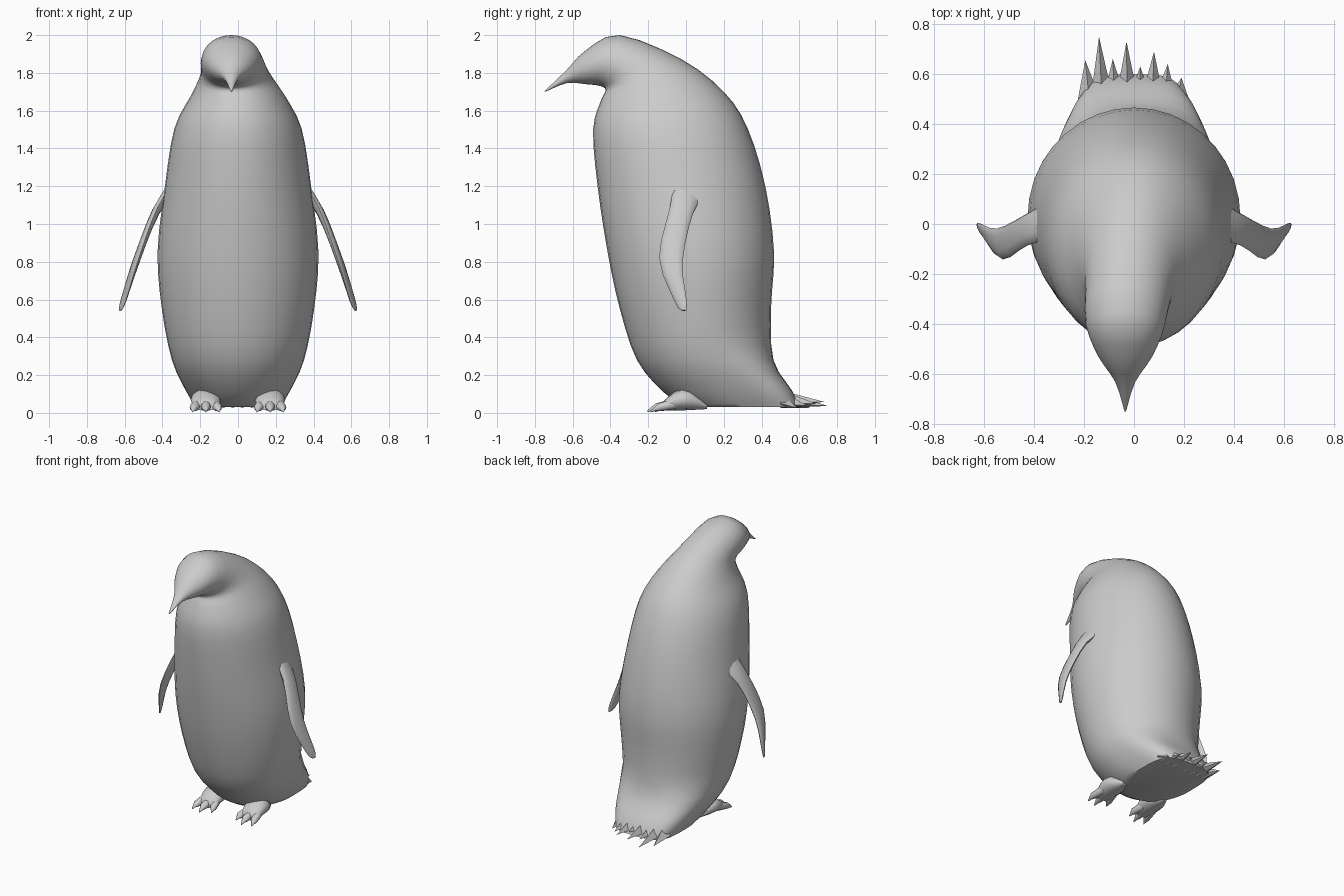
import bpy, bmesh, math
from mathutils import Vector

if "Cube" in bpy.data.objects:
    bpy.data.objects.remove(bpy.data.objects["Cube"])


def finish(name, bm, angle=50):
    bmesh.ops.recalc_face_normals(bm, faces=bm.faces[:])
    me = bpy.data.meshes.new(name)
    bm.to_mesh(me)
    bm.free()
    ob = bpy.data.objects.new(name, me)
    bpy.context.collection.objects.link(ob)
    bpy.ops.object.select_all(action='DESELECT')
    ob.select_set(True)
    bpy.context.view_layer.objects.active = ob
    bpy.ops.object.shade_smooth_by_angle(angle=math.radians(angle))


def spline(keys, steps=3):
    """Catmull-Rom interpolation of rows of values."""
    out = []
    for i in range(len(keys) - 1):
        rows = [keys[min(max(k, 0), len(keys) - 1)] for k in range(i - 1, i + 3)]
        for s in range(steps):
            t = s / steps
            out.append([b + .5 * t * (c - a + t * (2 * a - 5 * b + 4 * c - d
                        + t * (3 * (b - c) + d - a))) for a, b, c, d in zip(*rows)])
    return out + [list(keys[-1])]


def loft(bm, rings):
    """Skin a list of equally sized point loops and cap both ends."""
    loops = [[bm.verts.new(p) for p in r] for r in rings]
    n = len(loops[0])
    for a, b in zip(loops, loops[1:]):
        for i in range(n):
            j = (i + 1) % n
            bm.faces.new((a[i], a[j], b[j], b[i]))
    bm.faces.new(loops[0])
    bm.faces.new(loops[-1])


def oval(mid, u, v, segs, n=2.0):
    """Ellipse with half axes u and v; n squares off the +v half."""
    pts = []
    for i in range(segs):
        t = 2 * math.pi * i / segs
        c, s = math.cos(t), math.sin(t)
        if s > 0:
            c, s = math.copysign(abs(c) ** (2 / n), c), s ** (2 / n)
        pts.append(mid + u * c + v * s)
    return pts


# Body, neck, head and beak: front y, front z, back y, back z, half width
sections = [
    (.00, .03, .60, .03, .22),
    (-.12, .11, .56, .12, .275),
    (-.26, .28, .463, .28, .35),
    (-.35, .55, .45, .55, .403),
    (-.415, .85, .466, .85, .426),
    (-.468, 1.2, .42, 1.2, .387),
    (-.492, 1.5, .325, 1.51, .337),
    (-.45, 1.655, .20, 1.70, .25),
    (-.425, 1.71, -.02, 1.87, .182),
    (-.46, 1.732, -.35, 2.0, .158),
    (-.53, 1.74, -.53, 1.92, .108),
    (-.63, 1.746, -.635, 1.812, .04),
    (-.744, 1.70, -.75, 1.703, .004),
]
rings = []
for yf, zf, yb, zb, w in spline(sections):
    shift = -.035 * min(max((.2 - yb) / .5, 0), 1)   # head leans to one side
    front, back = Vector((shift, yf, zf)), Vector((shift, yb, zb))
    square = 2 + 2 * max(0, 1 - zb / .37)            # squarer above the tail
    rings.append(oval((front + back) / 2, Vector((w, 0, 0)),
                      (back - front) / 2, 36, square))
bm = bmesh.new()
loft(bm, rings)
finish("body", bm)

# Flippers: leading edge x y z, trailing edge x y z, half thickness
blade = spline([
    (.30, -.055, 1.28, .33, .10, 1.15, .035),
    (.425, -.085, 1.09, .44, .035, 1.05, .022),
    (.525, -.142, .82, .548, -.018, .80, .018),
    (.595, -.06, .59, .618, .003, .60, .010),
    (.62, -.025, .542, .628, .002, .542, .005)])
for side, label in ((1, "left"), (-1, "right")):
    rings = []
    for row in blade:
        a, b = Vector(row[:3]), Vector(row[3:6])
        nor = (b - a).cross(Vector((-.35, 0, .93))).normalized() * row[6]
        rings.append([(p.x * side, p.y, p.z)
                      for p in oval((a + b) / 2, (b - a) / 2, nor, 12)])
    bm = bmesh.new()
    loft(bm, rings)
    finish(label + "_flipper", bm)


def tube(bm, path, segs=12):
    """Loft of upright ellipses: x, y, z, half width, half height."""
    loft(bm, [oval(Vector((x, y, z)), Vector((w, 0, 0)), Vector((0, 0, h)), segs)
              for x, y, z, w, h in path])


# Feet with three clawed toes each
foot = spline([(.11, .035, .02, .015), (.02, .07, .075, .055),
               (-.06, .062, .078, .05), (-.13, .032, .06, .02)], 2)
toe = [(0, .05, .028, .03), (.7, .03, .025, .022),
       (.84, .022, .014, .013), (1, .008, .004, .005)]
for side, label in ((1, "left"), (-1, "right")):
    bm = bmesh.new()
    tube(bm, [(.17 * side, *row) for row in foot])
    for spread, y1 in ((-1, -.165), (0, -.205), (1, -.185)):
        tube(bm, [((.17 + spread * (.04 + .03 * k)) * side,
                   -.05 + (y1 + .05) * k, z, w, h) for k, z, w, h in toe], 10)
    finish(label + "_foot", bm)

# Tail feathers: thin pointed wedges fanning out of the back
bm = bmesh.new()
lengths = (.655, .75, .66, .73, .63, .69, .64, .585)
for i, y in enumerate(lengths):
    x = -.195 + i * .055
    base = [bm.verts.new(p) for p in ((x * .92 - .045, .5, .05), (x * .92, .5, .025),
                                      (x * .92 + .045, .5, .05), (x * .92, .5, .12))]
    tip = bm.verts.new((x, y, .065 - .2 * abs(x)))
    bm.faces.new(base)
    for k in range(4):
        bm.faces.new((base[k], base[(k + 1) % 4], tip))
finish("tail_feathers", bm, 30)
